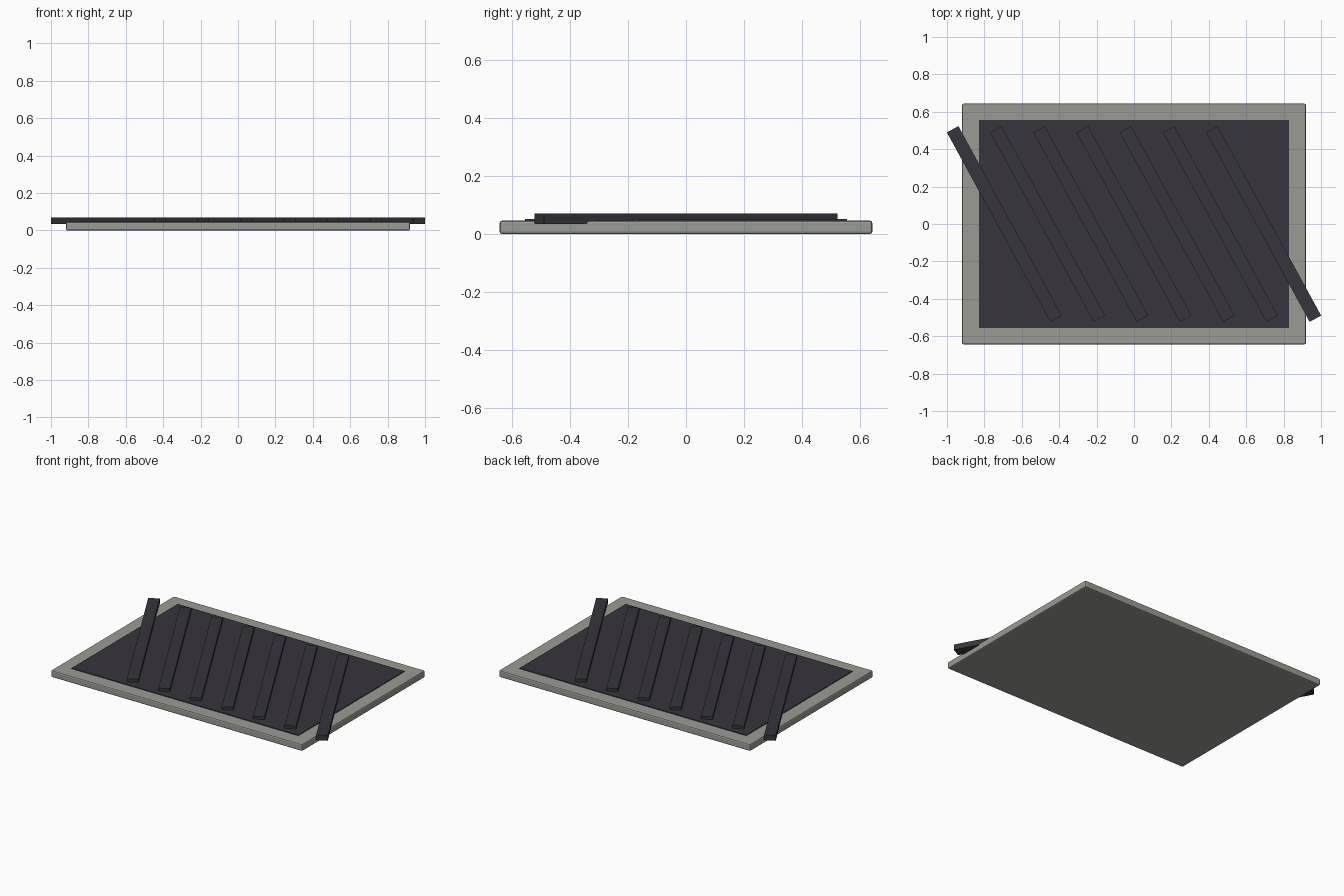
import bpy
from mathutils import Euler

cube = bpy.data.objects.get("Cube")
if cube:
    bpy.data.objects.remove(cube, do_unlink=True)


def material(name, rgb):
    mat = bpy.data.materials.new(name)
    mat.use_nodes = True
    color = (*rgb, 1.0)
    mat.diffuse_color = color
    mat.node_tree.nodes["Principled BSDF"].inputs["Base Color"].default_value = color
    return mat


def box(name, size, center, mat, turn=0.0):
    bpy.ops.mesh.primitive_cube_add(size=1, location=center, rotation=Euler((0, 0, turn)))
    obj = bpy.context.object
    obj.name = name
    obj.scale = size
    bpy.ops.object.transform_apply(location=False, rotation=False, scale=True)
    obj.data.materials.append(mat)
    return obj


stone = material("warm grey", (0.33, 0.33, 0.30))
iron = material("dark iron", (0.038, 0.035, 0.045))

# Frame slab with softened edges
frame = box("frame", (1.84, 1.286, 0.046), (0, 0, 0.023), stone)
bevel = frame.modifiers.new("soft edges", 'BEVEL')
bevel.width = 0.008
bevel.segments = 2

# Dark panel standing just proud of the frame
box("panel", (1.66, 1.11, 0.03), (0, 0, 0.036), iron)

# Row of slanted bars, the outer two overhanging the frame
for i in range(-3, 4):
    box(f"slanted_bar_{i + 4}", (0.07, 1.154, 0.036), (i * 0.231, 0, 0.052), iron, turn=0.5)
